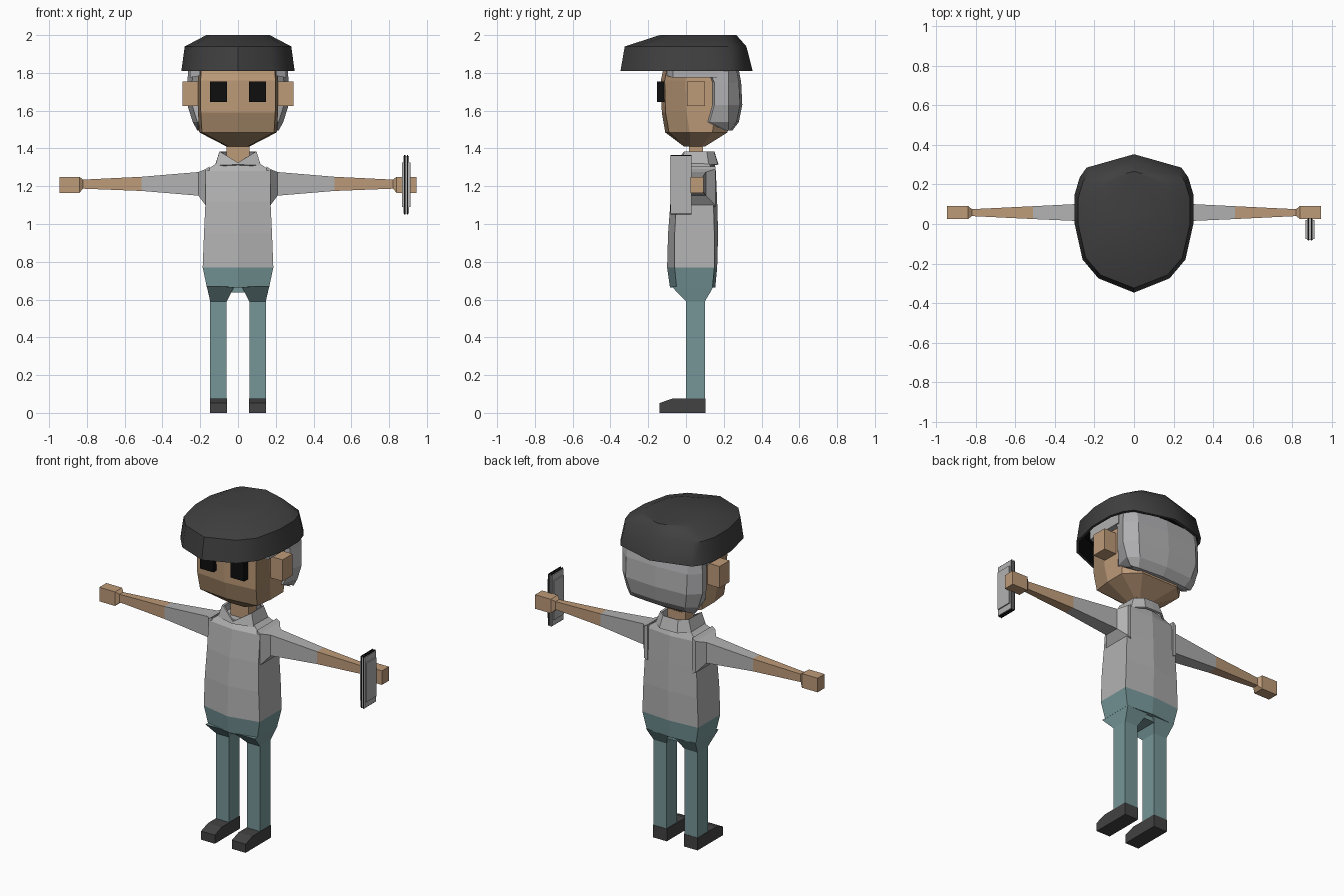
import bpy, bmesh

if "Cube" in bpy.data.objects:
    bpy.data.objects.remove(bpy.data.objects["Cube"])


def material(name, rgb):
    m = bpy.data.materials.new(name)
    m.diffuse_color = [(c / 255 / 12.92 if c < 11 else ((c / 255 + 0.055) / 1.055) ** 2.4) for c in rgb] + [1]
    m.use_nodes = True
    m.node_tree.nodes["Principled BSDF"].inputs["Base Color"].default_value = m.diffuse_color
    return m


SKIN = material("skin", (190, 155, 121))
STUBBLE = material("stubble", (161, 132, 102))
GREY = material("shirt grey", (178, 178, 178))
HAIR = material("hair grey", (176, 176, 178))
TEAL = material("trouser teal", (118, 150, 152))
CAP = material("cap charcoal", (64, 64, 64))
SHOE = material("shoe charcoal", (66, 66, 66))
BLACK = material("black", (14, 14, 14))


def loft(name, rings, mats, rule=None, cap=True, smooth=None):
    """Skin a row of closed rings; rule(face centre, normal) picks the material."""
    bm = bmesh.new()
    vs = [[bm.verts.new(p) for p in r] for r in rings]
    n = len(rings[0])
    for a, b in zip(vs, vs[1:]):
        for i in range(n):
            j = (i + 1) % n
            bm.faces.new((a[i], a[j], b[j], b[i]))
    if cap:
        bm.faces.new(vs[0])
        bm.faces.new(vs[-1])
    bmesh.ops.recalc_face_normals(bm, faces=bm.faces)
    bm.normal_update()
    if rule:
        for f in bm.faces:
            f.material_index = rule(f.calc_center_median(), f.normal)
    me = bpy.data.meshes.new(name)
    bm.to_mesh(me)
    bm.free()
    for m in mats:
        me.materials.append(m)
    ob = bpy.data.objects.new(name, me)
    bpy.context.collection.objects.link(ob)
    if smooth:
        bpy.ops.object.select_all(action='DESELECT')
        ob.select_set(True)
        bpy.context.view_layer.objects.active = ob
        bpy.ops.object.shade_smooth_by_angle(angle=smooth)
    return ob


def mirrored(half):
    """Close a half outline that starts and ends on x = 0."""
    return half + [(-p[0], *p[1:]) for p in half[-2:0:-1]]


def level(half, z):
    return [(x, y, z) for x, y in mirrored(half)]


def rect_z(x0, x1, y0, y1, z):
    return [(x0, y0, z), (x1, y0, z), (x1, y1, z), (x0, y1, z)]


def rect_x(x, y0, y1, z0, z1):
    return [(x, y0, z0), (x, y1, z0), (x, y1, z1), (x, y0, z1)]


def box(name, x0, x1, y0, y1, z0, z1, mat):
    return loft(name, [rect_z(x0, x1, y0, y1, z0), rect_z(x0, x1, y0, y1, z1)], [mat])


# Torso: shirt above the waist, trousers below
torso = [(.665, .165, -.085, -.05, .14, .155), (.77, .187, -.10, -.06, .15, .165),
         (.95, .18, -.095, -.06, .15, .17), (1.12, .172, -.082, -.05, .145, .165),
         (1.28, .172, -.055, -.035, .14, .158), (1.325, .11, -.025, -.01, .12, .15)]
loft("torso", [level([(0, f), (w, fc), (w, bc), (0, b)], z) for z, w, f, fc, bc, b in torso],
     [GREY, TEAL], lambda c, n: int(c.z < .77))
box("crotch", -.036, .036, -.04, .13, .638, .67, TEAL)

# Shirt collar with a dip at the front
low = [(0, -.06, 1.315), (.12, -.02, 1.31), (.12, .12, 1.315), (.06, .17, 1.315), (0, .172, 1.315)]
high = [(0, -.05, 1.325), (.098, -.01, 1.385), (.095, .11, 1.385), (.05, .148, 1.385), (0, .15, 1.385)]
collar = loft("collar", [mirrored(low), mirrored(high)], [GREY], cap=False)
sol = collar.modifiers.new("thickness", 'SOLIDIFY')
sol.thickness = .012

# Limbs, built for each side
for side, s in (("left", 1), ("right", -1)):
    def flip(rings):
        return [[(s * x, y, z) for x, y, z in r] for r in rings]

    loft(side + "_leg", flip([rect_z(.06, .147, 0, .10, .06), rect_z(.06, .147, 0, .10, .59),
                              rect_z(.02, .165, -.075, .145, .668)]), [TEAL])
    shoe = [(-.14, 0), (.102, 0), (.102, .075), (-.075, .075), (-.14, .052)]
    loft(side + "_shoe", flip([[(x, y, z) for y, z in shoe] for x in (.057, .149)]), [SHOE])
    loft(side + "_arm", flip([rect_x(.15, -.035, .155, 1.09, 1.305), rect_x(.172, -.035, .155, 1.10, 1.29),
                              rect_x(.21, .012, .105, 1.15, 1.275), rect_x(.51, .025, .09, 1.175, 1.25),
                              rect_x(.82, .04, .075, 1.187, 1.235), rect_x(.84, .025, .092, 1.165, 1.25),
                              rect_x(.945, .025, .092, 1.165, 1.25)]),
         [GREY, SKIN], lambda c, n: int(abs(c.x) > .51))
    loft(side + "_ear", flip([rect_x(.19, .005, .10, 1.625, 1.755),
                              rect_x(.295, .005, .10, 1.625, 1.755)]), [SKIN])
    loft(side + "_eye", flip([rect_x(x, -.153, -.10, 1.645, 1.755) for x in (.058, .148)]), [BLACK])
    # Band of hair above the ear
    loft(side + "_temple_hair", flip([rect_x(.20, -.10, .17, 1.785, 1.84),
                                      rect_x(.255, -.07, .17, 1.775, 1.84)]), [HAIR])

# Neck and head; stubble on the jaw and the slanted front corners
box("neck", -.06, .06, .015, .09, 1.30, 1.43, SKIN)


def head_ring(z, w, f, back):
    return level([(0, f), (w * .93, f + .02), (w, f + .13), (w, back - .08), (w * .6, back), (0, back)], z)


def is_stubble(c, n):
    jaw = c.z < 1.59 and c.y < -.0
    return int(jaw or (c.y < 0 and abs(n.x) > .7))


loft("head", [level([(0, -.01), (.05, -.01), (.06, .02), (.06, .08), (.04, .10), (0, .10)], 1.41),
              head_ring(1.485, .205, -.11, .22), head_ring(1.59, .212, -.128, .235),
              head_ring(1.76, .213, -.133, .24), head_ring(1.87, .205, -.11, .22)],
     [SKIN, STUBBLE], is_stubble)

# Hair wrapped round the back of the head
hair = [(1.495, .215, .205, .245), (1.54, .24, .115, .28), (1.63, .268, .14, .298),
        (1.75, .268, .14, .292), (1.84, .262, .10, .275)]
loft("hair", [level([(0, f), (.21, f), (w - .025, f + .01), (w, .225), (w * .76, b - .012), (0, b)], z)
              for z, w, f, b in hair], [HAIR])

# Cap: hollow underneath, rounded on top
rim = [(0, -.347), (.18, -.275), (.26, -.18), (.30, 0), (.30, .15), (.275, .235), (.24, .285), (0, .353)]


def cap_ring(sx, sy, dy, z):
    return level([(x * sx, y * sy + dy) for x, y in rim], z)


loft("cap", [cap_ring(.88, .88, 0, 1.91), cap_ring(.95, .95, 0, 1.81), cap_ring(1, 1, 0, 1.81),
             cap_ring(.94, .92, -.005, 1.94), cap_ring(.56, .58, .062, 2.0)],
     [CAP, BLACK], lambda c, n: int(n.z < 0 and c.z > 1.82 or (c.z < 1.87 and n.x * c.x + n.y * c.y < -.01)),
     smooth=.7)

# Hand-held folder: layered sheets with a raised panel on each cover
X = .89
box("folder_sheet", X - .004, X + .004, -.08, .028, 1.055, 1.36, GREY)
for side, s in (("outer", 1), ("inner", -1)):
    for part, a, b, y0, y1, z0, z1, m in (("lining", .004, .010, -.083, .03, 1.05, 1.365, BLACK),
                                          ("cover", .010, .015, -.08, .028, 1.055, 1.36, GREY),
                                          ("panel", .015, .022, -.075, .02, 1.09, 1.325, GREY)):
        xs = sorted((X + s * a, X + s * b))
        box(f"folder_{side}_{part}", *xs, y0, y1, z0, z1, m)
